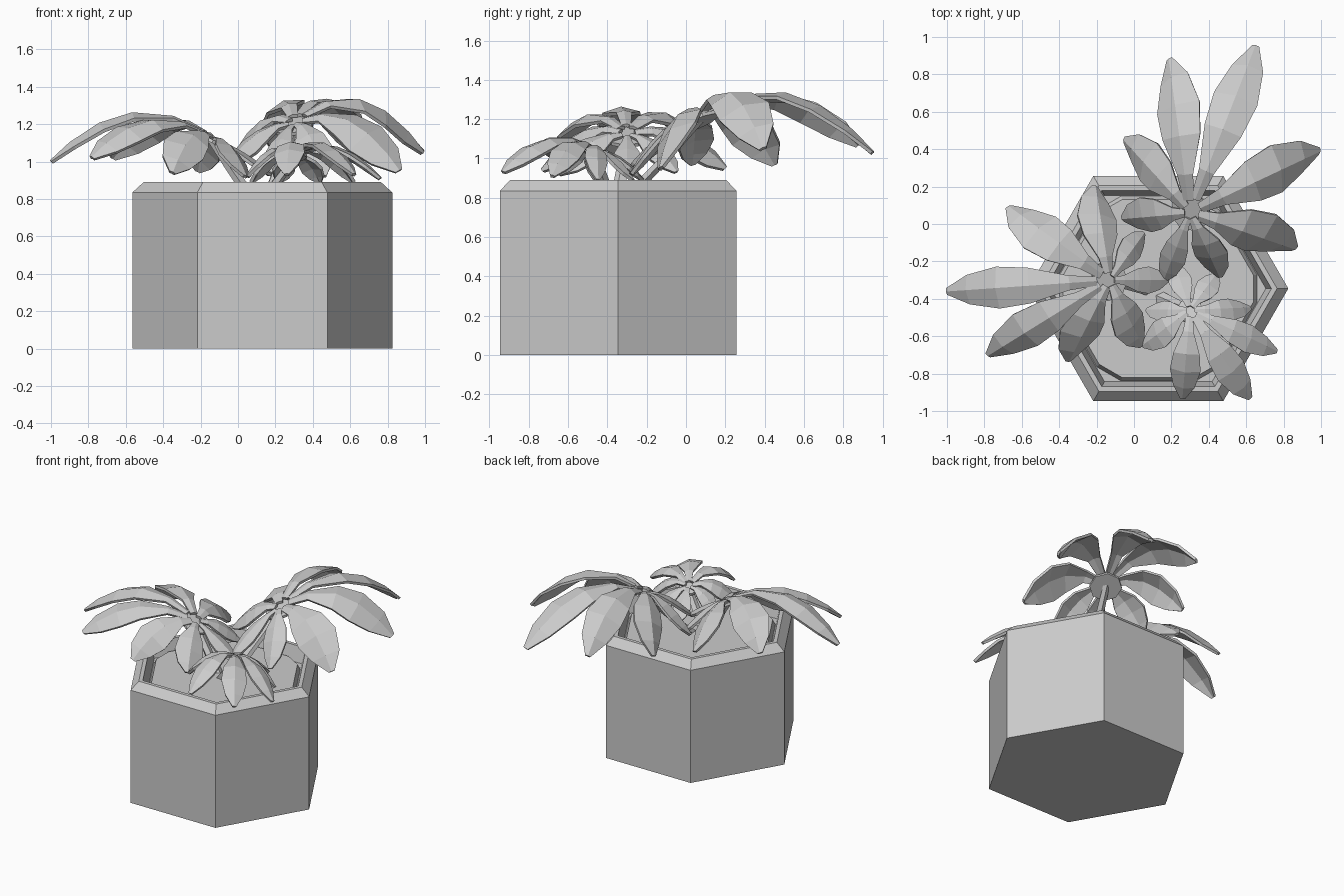
import bpy, bmesh, math
from mathutils import Vector

if "Cube" in bpy.data.objects:
    bpy.data.objects.remove(bpy.data.objects["Cube"])

grey = bpy.data.materials.new("light_grey")
grey.use_nodes = True
grey.diffuse_color = (0.6, 0.6, 0.6, 1)
grey.node_tree.nodes["Principled BSDF"].inputs["Base Color"].default_value = grey.diffuse_color

CENTRE = Vector((0.13, -0.345, 0))


def add_object(name, bm):
    bmesh.ops.recalc_face_normals(bm, faces=bm.faces)
    mesh = bpy.data.meshes.new(name)
    bm.to_mesh(mesh)
    bm.free()
    mesh.materials.append(grey)
    obj = bpy.data.objects.new(name, mesh)
    bpy.context.collection.objects.link(obj)
    return obj


def loft(bm, rings, closed=True):
    """Skin a list of point rings with quads."""
    rows = [[bm.verts.new(p) for p in ring] for ring in rings]
    count = len(rows[0])
    for a, b in zip(rows, rows[1:]):
        for i in range(count if closed else count - 1):
            j = (i + 1) % count
            bm.faces.new((a[i], a[j], b[j], b[i]))
    return rows


def hexagon(radius, z):
    return [CENTRE + Vector((radius * math.cos(k * math.pi / 3),
                             radius * math.sin(k * math.pi / 3), z)) for k in range(6)]


# Hexagonal pot with chamfered rim and hollow top
bm = bmesh.new()
profile = [(0.695, 0), (0.695, 0.835), (0.635, 0.89), (0.605, 0.89), (0.575, 0.78)]
rows = loft(bm, [hexagon(r, z) for r, z in profile])
bm.faces.new(rows[0])
bm.faces.new(rows[-1])
add_object("pot", bm)

# Soil with cut corners
bm = bmesh.new()
rings = []
for r, z in ((0.57, 0.78), (0.55, 0.82)):
    corners = hexagon(r, z)
    rings.append([p for k in range(6) for p in (corners[k].lerp(corners[k - 1], 0.15),
                                                corners[k].lerp(corners[(k + 1) % 6], 0.15))])
rows = loft(bm, rings)
bm.faces.new(rows[-1])
add_object("soil", bm)


def bezier(a, b, c, t):
    return a * (1 - t) ** 2 + b * 2 * t * (1 - t) + c * t * t


# Outline of every leaflet: position along it, share of full width
OUTLINE = ((0.08, 0.2), (0.25, 0.34), (0.5, 0.85), (0.7, 1), (0.88, 0.7), (1, 0.14))


def add_leaflet(name, hub, normal, tip, lift, width):
    tip = Vector(tip)
    control = hub.lerp(tip, 0.5)
    control.z = hub.z + lift
    rings = []
    for t, share in OUTLINE:
        point = bezier(hub, control, tip, t)
        tangent = (control - hub).lerp(tip - control, t).normalized()
        side = tangent.cross(normal).normalized()
        up = side.cross(tangent)
        half = width * share / 2
        drop = up * half * 0.3
        rings.append([point - side * half - drop, point, point + side * half - drop])
    bm = bmesh.new()
    loft(bm, rings, closed=False)
    obj = add_object(name, bm)
    thick = obj.modifiers.new("thickness", "SOLIDIFY")
    thick.thickness = 0.018
    thick.offset = 0


def add_frond(name, hub, outward, slope, hub_radius, leaflets):
    hub = Vector(hub)
    out = Vector((*outward, 0)).normalized()
    normal = Vector((-out.x * slope, -out.y * slope, 1)).normalized()
    across = normal.cross(out).normalized()
    along = across.cross(normal)

    # Hub plate tilted to face the middle of the plant
    bm = bmesh.new()
    ring = [hub + (across * math.cos(a) + along * math.sin(a)) * hub_radius
            for a in (k * math.tau / 8 for k in range(8))]
    rows = loft(bm, [[p - normal * 0.022 for p in ring], [p - normal * 0.004 for p in ring]])
    bm.faces.new(rows[0])
    bm.faces.new(rows[1])
    add_object(name + "_hub", bm)

    # Curved stem from the soil to the hub
    base = CENTRE + out * 0.05 + Vector((0, 0, 0.8))
    bend = base.lerp(hub, 0.45) + Vector((0, 0, -0.02))
    bm = bmesh.new()
    rings = []
    for t in (0, 0.33, 0.66, 1):
        point = bezier(base, bend, hub - normal * 0.015, t)
        radius = 0.04 - 0.015 * t
        rings.append([point + (across * math.cos(a) + out * math.sin(a)) * radius
                      for a in (k * math.tau / 5 for k in range(5))])
    rows = loft(bm, rings)
    bm.faces.new(rows[0])
    bm.faces.new(rows[-1])
    add_object(name + "_stem", bm)

    for i, (x, y, z, lift, width) in enumerate(leaflets):
        add_leaflet(f"{name}_leaflet_{i + 1}", hub, normal, (x, y, z), lift, width)


# Leaflets: tip x, y, z, lift of the arch, width
add_frond("back_frond", (0.3, 0.06, 1.2), (0.5, 0.8), 0.5, 0.11, [
    (0.19, 0.88, 1.07, 0.3, 0.25), (0.65, 0.95, 1.03, 0.34, 0.24),
    (0.99, 0.39, 1.05, 0.33, 0.27), (0.86, -0.13, 0.95, 0.16, 0.28),
    (-0.05, 0.45, 0.97, 0.14, 0.24), (-0.06, 0.03, 0.97, 0.02, 0.2),
    (0.16, -0.3, 0.93, -0.04, 0.14), (0.46, -0.28, 0.92, 0.02, 0.18)])
add_frond("right_frond", (-0.13, -0.3, 1.12), (-1, 0), 0.5, 0.11, [
    (-1, -0.36, 1.0, 0.33, 0.22), (-0.67, 0.09, 1.02, 0.26, 0.25),
    (-0.78, -0.7, 1.02, 0.24, 0.22), (-0.35, -0.73, 0.94, 0.12, 0.23),
    (0.04, -0.65, 0.92, 0.02, 0.2), (-0.21, 0.2, 0.95, 0.1, 0.23),
    (0.18, -0.3, 0.93, -0.06, 0.14), (0.05, -0.05, 0.93, 0, 0.14)])
add_frond("front_frond", (0.3, -0.46, 1.04), (0.1, -1), 0.3, 0.07, [
    (0.62, -0.93, 0.93, 0.16, 0.17), (0.26, -0.93, 0.93, 0.17, 0.16),
    (0.76, -0.68, 0.91, 0.13, 0.15), (0.62, -0.45, 0.89, 0.08, 0.12),
    (0.05, -0.65, 0.92, 0.1, 0.15), (0.07, -0.46, 0.89, 0.04, 0.11),
    (0.22, -0.22, 0.89, 0, 0.12), (0.44, -0.27, 0.89, 0, 0.12)])
